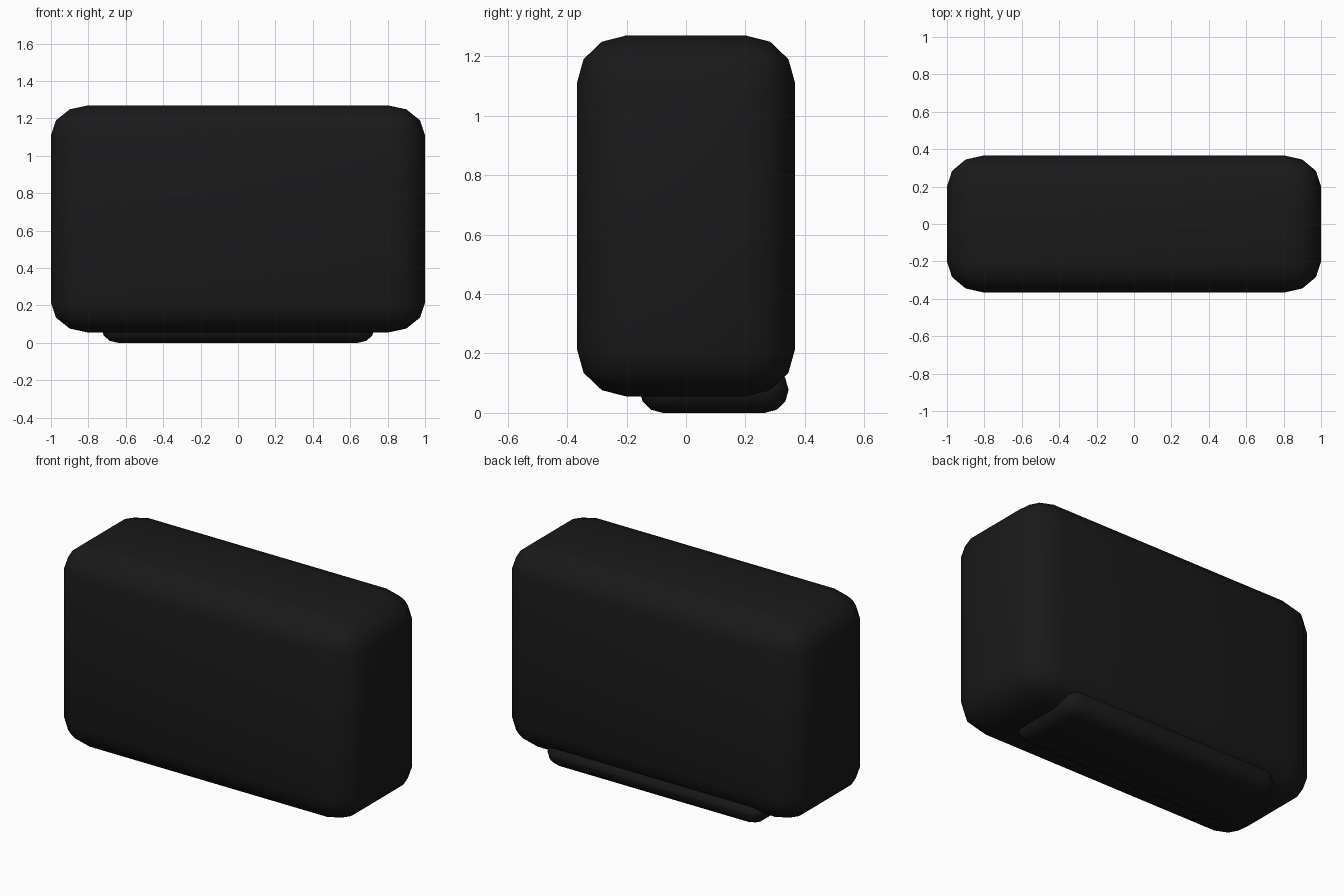
import bpy, bmesh, math
from mathutils import Matrix, Vector

if "Cube" in bpy.data.objects:
    bpy.data.objects.remove(bpy.data.objects["Cube"])

black = bpy.data.materials.new("black_plastic")
black.diffuse_color = (0.01, 0.01, 0.011, 1)
black.use_nodes = True
black.node_tree.nodes["Principled BSDF"].inputs["Base Color"].default_value = black.diffuse_color


def rounded_box(name, lo, hi, radii, segments=3):
    """Box with a separate corner radius along each axis."""
    lo, hi, r = Vector(lo), Vector(hi), Vector(radii)
    size = hi - lo
    bm = bmesh.new()
    bmesh.ops.create_cube(bm, size=1)
    # bevel in radius units, then scale to real size
    bmesh.ops.scale(bm, vec=[size[i] / r[i] for i in range(3)], verts=bm.verts)
    bmesh.ops.bevel(bm, geom=bm.edges[:], offset=1, offset_type='OFFSET',
                    segments=segments, profile=0.5, affect='EDGES')
    bm.transform(Matrix.Translation((lo + hi) / 2) @ Matrix.Diagonal(r).to_4x4())
    bmesh.ops.recalc_face_normals(bm, faces=bm.faces)
    mesh = bpy.data.meshes.new(name)
    bm.to_mesh(mesh)
    bm.free()
    obj = bpy.data.objects.new(name, mesh)
    bpy.context.collection.objects.link(obj)
    mesh.materials.append(black)
    bpy.ops.object.select_all(action='DESELECT')
    obj.select_set(True)
    bpy.context.view_layer.objects.active = obj
    bpy.ops.object.shade_smooth_by_angle(angle=math.radians(40))
    return obj


# main body
rounded_box("body", (-1, -0.367, 0.055), (1, 0.367, 1.27), (0.2, 0.167, 0.16))

# low foot under the back half, with fully rounded rim
rounded_box("foot", (-0.73, -0.157, 0), (0.73, 0.345, 0.155), (0.09, 0.08, 0.077))
